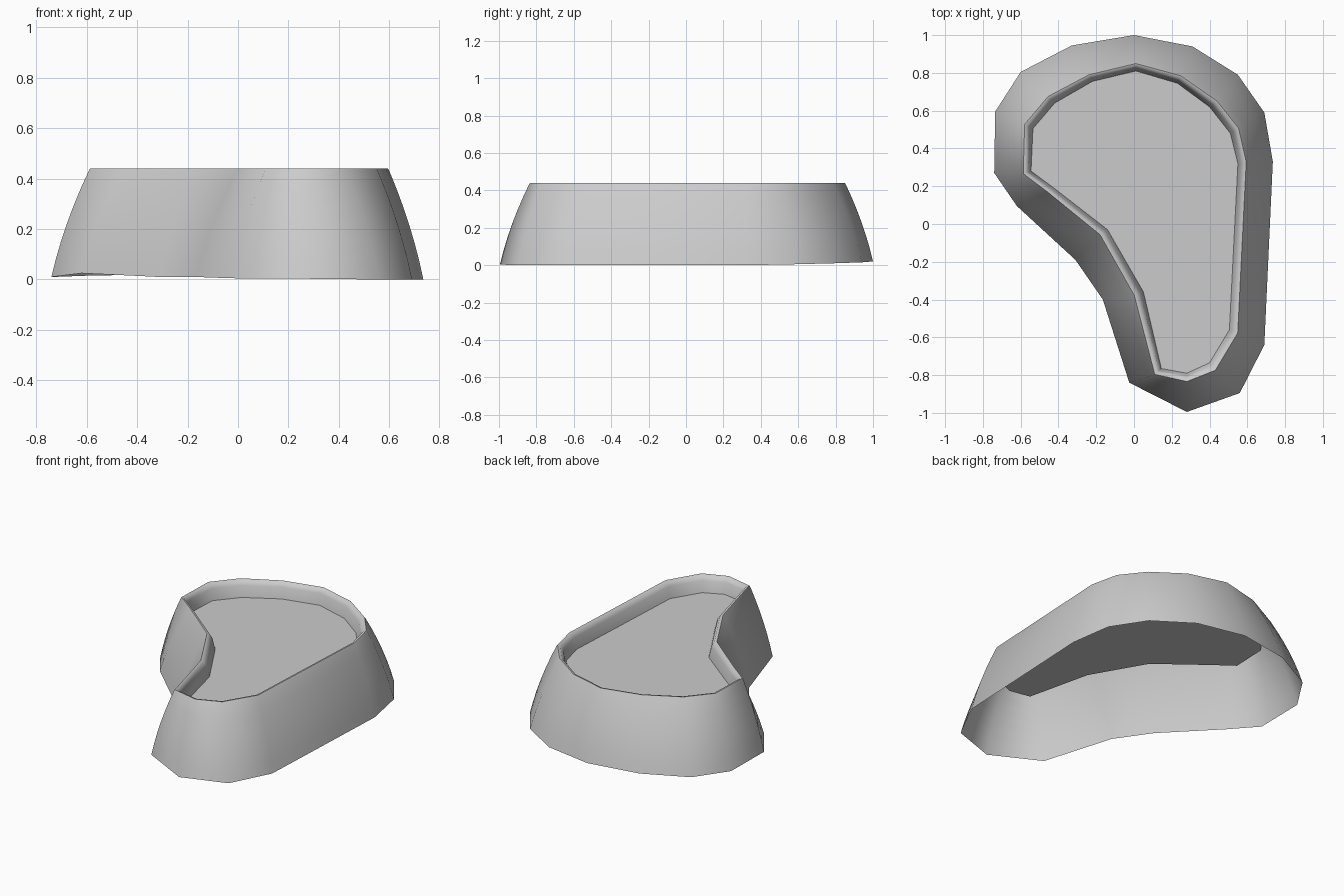
import bpy, bmesh, math
from mathutils import Vector

if "Cube" in bpy.data.objects:
    bpy.data.objects.remove(bpy.data.objects["Cube"])

# Matching 16-point outlines: foot of the skirt (x, y, z), rim and floor (x, y)
FOOT = [(0, 1, .02), (-.33, .945, .02), (-.60, .805, .015), (-.735, .595, .01),
        (-.74, .27, .01), (-.62, .095, .025), (-.31, -.19, .01), (-.165, -.40, .01),
        (-.025, -.84, .005), (.28, -.995, .003), (.56, -.895, 0), (.69, -.64, 0),
        (.735, .33, 0), (.69, .59, .005), (.55, .79, .01), (.31, .94, .015)]
RIM = [(.01, .855), (-.24, .795), (-.46, .68), (-.585, .53), (-.592, .265), (-.46, .165),
       (-.185, -.06), (-.005, -.38), (.105, -.80), (.28, -.84), (.435, -.78), (.555, -.58),
       (.60, .33), (.56, .51), (.445, .655), (.25, .79)]
FLOOR = [(.01, .81), (-.22, .755), (-.42, .64), (-.535, .505), (-.545, .28), (-.43, .195),
         (-.14, -.03), (.05, -.36), (.145, -.765), (.28, -.79), (.40, -.735), (.505, -.56),
         (.55, .32), (.51, .48), (.40, .62), (.23, .745)]
TOP = 0.44
SHOULDER = 0.43
FLOOR_Z = 0.34

foot = [Vector(p) for p in FOOT]
rim = [Vector((x, y, SHOULDER)) for x, y in RIM]
floor = [Vector((x, y, FLOOR_Z)) for x, y in FLOOR]

rings = []
# Outer skirt, bulging outwards
STEPS = 6
for i in range(STEPS + 1):
    u = i / STEPS
    inset = .65 * u + .35 * u * u
    ring = []
    for a, b in zip(foot, rim):
        p = a.lerp(b, inset)
        p.z = a.z + (b.z - a.z) * u
        ring.append(p)
    rings.append(ring)

# Rounded lip and drop to the floor
for t, z in [(.12, TOP), (.4, TOP - .003), (.7, .41), (1, FLOOR_Z)]:
    rings.append([Vector((*a.lerp(b, t).xy, z)) for a, b in zip(rim, floor)])

# Skin the rings, cap the recessed floor, leave the underside open
bm = bmesh.new()
loops = [[bm.verts.new(p) for p in ring] for ring in rings]
n = len(FOOT)
for lower, upper in zip(loops, loops[1:]):
    for i in range(n):
        j = (i + 1) % n
        bm.faces.new((lower[i], lower[j], upper[j], upper[i]))
bm.faces.new(loops[-1])

mesh = bpy.data.meshes.new("raised_basin")
bm.to_mesh(mesh)
bm.free()
basin = bpy.data.objects.new("raised_basin", mesh)
bpy.context.collection.objects.link(basin)
bpy.context.view_layer.objects.active = basin
basin.select_set(True)
bpy.ops.object.shade_smooth_by_angle(angle=math.radians(60))
